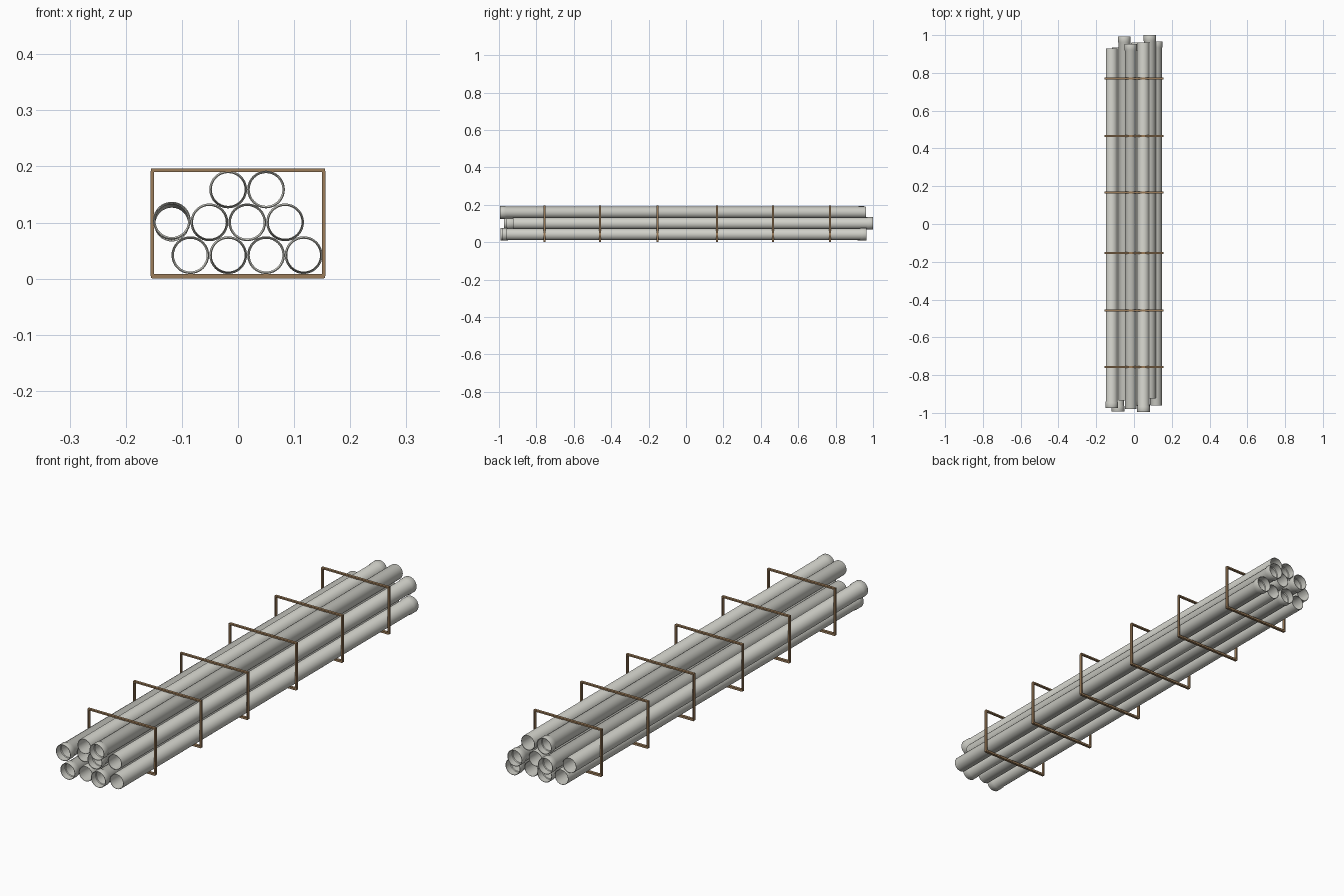
import bpy, bmesh, math
from mathutils import Vector

if "Cube" in bpy.data.objects:
    bpy.data.objects.remove(bpy.data.objects["Cube"])


def material(name, color):
    m = bpy.data.materials.new(name)
    m.diffuse_color = color
    m.use_nodes = True
    m.node_tree.nodes["Principled BSDF"].inputs["Base Color"].default_value = m.diffuse_color
    return m


PIPE = material("pale_plastic", (0.62, 0.62, 0.57, 1))
WOOD = material("brown_wood", (0.33, 0.2, 0.1, 1))
SIDES = 32
R_OUT, R_IN, R_SOCKET, R_CUP = 0.0312, 0.0292, 0.0336, 0.0314


def add_object(name, bm, mat):
    bmesh.ops.recalc_face_normals(bm, faces=bm.faces)
    me = bpy.data.meshes.new(name)
    bm.to_mesh(me)
    bm.free()
    me.materials.append(mat)
    ob = bpy.data.objects.new(name, me)
    bpy.context.collection.objects.link(ob)
    return ob


# Hollow pipe lathed along its axis, with a widened socket at the start
def pipe(name, socket_end, plain_end):
    a, b = Vector(socket_end), Vector(plain_end)
    length = (b - a).length
    profile = [(R_CUP, 0), (R_SOCKET - 0.0006, 0), (R_SOCKET, 0.001),
               (R_SOCKET, 0.029), (R_OUT, 0.034), (R_OUT, length - 0.003),
               (R_OUT - 0.0008, length), (R_IN, length), (R_IN, 0.031),
               (R_CUP, 0.028)]
    bm = bmesh.new()
    rings = []
    for i in range(SIDES):
        t = 2 * math.pi * i / SIDES
        rings.append([bm.verts.new((r * math.cos(t), r * math.sin(t), h))
                      for r, h in profile])
    n = len(profile)
    for i in range(SIDES):
        p, q = rings[i], rings[(i + 1) % SIDES]
        for j in range(n):
            k = (j + 1) % n
            bm.faces.new((p[j], q[j], q[k], p[k]))
    ob = add_object(name, bm, PIPE)
    ob.location = a
    ob.rotation_mode = 'QUATERNION'
    ob.rotation_quaternion = (b - a).to_track_quat('Z', 'Y')
    bpy.ops.object.select_all(action='DESELECT')
    ob.select_set(True)
    bpy.context.view_layer.objects.active = ob
    bpy.ops.object.shade_smooth_by_angle(angle=math.radians(35))


# Stack rows: (height, [(x, socket y, plain y), ...])
rows = {
    "bottom_pipe": (0.042, [(-0.085, -0.992, 0.935), (-0.0175, 0.95, -0.97),
                            (0.05, -0.985, 0.94), (0.117, 0.965, -0.96)]),
    "middle_pipe": (0.1005, [(-0.118, -0.974, 0.93), (-0.051, 0.992, -0.935),
                             (0.0165, -0.96, 0.96), (0.084, 1.0, -0.925)]),
    "top_pipe": (0.159, [(-0.0175, 0.952, -0.98), (0.05, -0.995, 0.962)]),
}
for name, (z, items) in rows.items():
    for i, (x, y0, y1) in enumerate(items):
        # the loose pipe at the left of the middle row is slightly tilted
        tilt = 0.003 if name == "middle_pipe" and i == 0 else 0
        pipe(f"{name}_{i + 1}", (x, y0, z + tilt), (x, y1, z - tilt))


# Rectangular wooden frames around the stack
def bar(bm, center, size):
    made = bmesh.ops.create_cube(bm, size=1)["verts"]
    bmesh.ops.scale(bm, vec=size, verts=made)
    bmesh.ops.translate(bm, vec=center, verts=made)


for i, y in enumerate((-0.757, -0.459, -0.153, 0.166, 0.465, 0.77)):
    bm = bmesh.new()
    bar(bm, (0, y, 0.005), (0.31, 0.011, 0.007))
    bar(bm, (0, y, 0.1935), (0.31, 0.011, 0.006))
    for s in (-1, 1):
        bar(bm, (s * 0.1525, y, 0.0985), (0.006, 0.011, 0.187))
    add_object(f"binding_frame_{i + 1}", bm, WOOD)

# Thin ground runners under the frames
for i, y in enumerate((-0.757, -0.459, -0.153, 0.166, 0.465, 0.77)):
    bm = bmesh.new()
    bar(bm, (0, y, 0.001), (0.306, 0.01, 0.002))
    add_object(f"frame_foot_{i + 1}", bm, WOOD)
